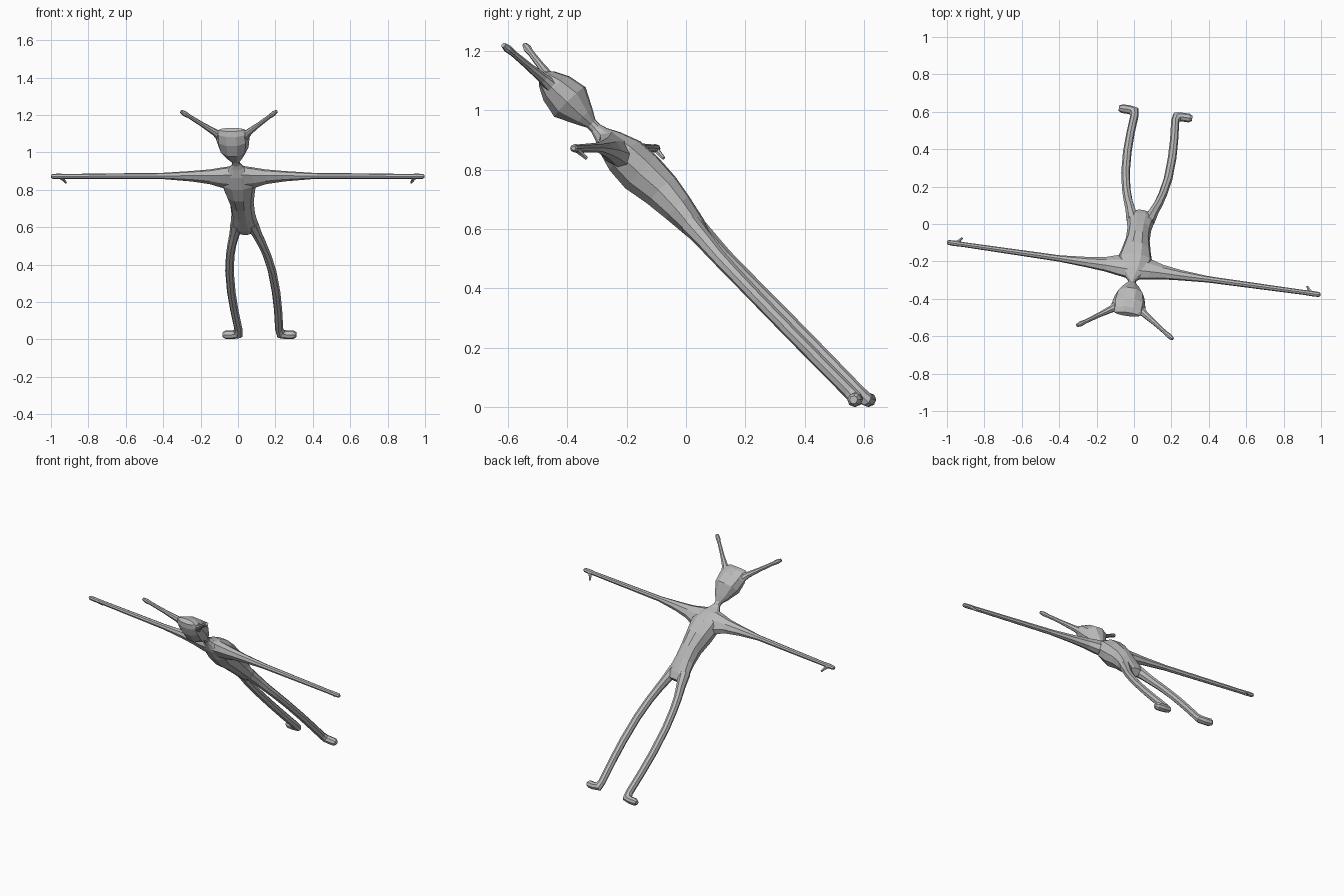
import bpy, bmesh, math
from mathutils import Matrix, Vector

grey = bpy.data.materials.new("plain grey")
grey.diffuse_color = (0.5, 0.5, 0.5, 1)

# Body frame: x across, y up the spine, z out of the back; origin at the neck
turn, lean = math.radians(-8), math.radians(45.3)
across = Vector((math.cos(turn), math.sin(turn), 0))
flat = Vector((math.sin(turn), -math.cos(turn), 0))
spine = flat * math.cos(lean) + Vector((0, 0, math.sin(lean)))
back = across.cross(spine)
FRAME = Matrix.Translation((-0.01, -0.30, 0.935)) @ \
    Matrix((across, spine, back)).transposed().to_4x4()


def limb(name, rows, sides=8, mirrored=True):
    """Loft rings (x, y, z, half width, half depth) along a path in the body plane."""
    bm = bmesh.new()
    rings = []
    for i, (x, y, z, w, d) in enumerate(rows):
        a, b = rows[max(i - 1, 0)], rows[min(i + 1, len(rows) - 1)]
        t = Vector((b[0] - a[0], b[1] - a[1], 0)).normalized()
        side = Vector((t.y, -t.x, 0))
        ring = []
        for k in range(sides):
            ang = math.tau * k / sides
            ring.append(bm.verts.new(Vector((x, y, z)) + side * w * math.cos(ang)
                                     + Vector((0, 0, d * math.sin(ang)))))
        rings.append(ring)
    for r, q in zip(rings, rings[1:]):
        for k in range(sides):
            j = (k + 1) % sides
            bm.faces.new((r[k], r[j], q[j], q[k]))
    bm.faces.new(rings[0])
    bm.faces.new(rings[-1])
    bmesh.ops.recalc_face_normals(bm, faces=bm.faces)
    mesh = bpy.data.meshes.new(name)
    bm.to_mesh(mesh)
    bm.free()
    mesh.materials.append(grey)
    ob = bpy.data.objects.new(name, mesh)
    bpy.context.collection.objects.link(ob)
    ob.matrix_world = FRAME
    if mirrored:
        ob.modifiers.new("mirror", 'MIRROR')
    return ob


# Torso from crotch to neck
limb("torso", [
    (0, -0.51, -0.005, 0.045, 0.025), (0, -0.47, -0.005, 0.077, 0.040),
    (0, -0.38, -0.010, 0.064, 0.055), (0, -0.30, -0.012, 0.064, 0.067),
    (0, -0.21, -0.006, 0.080, 0.078), (0, -0.13, -0.006, 0.098, 0.072),
    (0, -0.06, -0.002, 0.075, 0.048), (0, -0.02, 0, 0.036, 0.028),
    (0, 0.005, 0, 0.021, 0.020), (0, 0.045, 0, 0.022, 0.020)], 10, False)

# Head
limb("head", [
    (0, 0.02, 0, 0.018, 0.016), (0, 0.06, 0, 0.046, 0.038),
    (0, 0.13, 0, 0.080, 0.074), (0, 0.195, 0, 0.091, 0.060),
    (0, 0.24, 0, 0.086, 0.036), (0, 0.262, 0, 0.066, 0.014)], 10, False)

# Antennae with small knobs
limb("antennae", [
    (0.060, 0.205, 0, 0.030, 0.024), (0.092, 0.243, 0, 0.019, 0.018),
    (0.150, 0.298, 0, 0.013, 0.013), (0.215, 0.360, 0, 0.011, 0.011),
    (0.240, 0.383, 0, 0.014, 0.014), (0.258, 0.400, 0, 0.009, 0.009)])

# Arms, flaring into the shoulders
limb("arms", [
    (0.02, -0.100, 0, 0.080, 0.050), (0.09, -0.098, 0, 0.065, 0.042),
    (0.15, -0.092, 0, 0.045, 0.034), (0.25, -0.088, 0, 0.031, 0.025),
    (0.40, -0.086, 0, 0.017, 0.017), (0.92, -0.089, 0, 0.013, 0.013),
    (0.97, -0.089, 0, 0.015, 0.014), (1.00, -0.089, 0, 0.013, 0.013),
    (1.008, -0.089, 0, 0.007, 0.007)])

# Thumbs
limb("thumbs", [
    (0.965, -0.088, 0, 0.013, 0.011), (0.945, -0.112, 0, 0.009, 0.009),
    (0.932, -0.137, 0, 0.006, 0.006)], 6)

# Legs, slightly bowed, turning outward into the feet
limb("legs", [
    (0.040, -0.45, -0.005, 0.036, 0.036), (0.062, -0.53, -0.003, 0.027, 0.030),
    (0.082, -0.60, 0, 0.024, 0.026), (0.099, -0.68, 0, 0.023, 0.024),
    (0.115, -0.80, 0, 0.023, 0.023), (0.121, -0.96, 0, 0.023, 0.023),
    (0.118, -1.10, 0, 0.022, 0.023), (0.110, -1.24, 0, 0.022, 0.023),
    (0.116, -1.274, 0, 0.030, 0.024), (0.145, -1.280, 0, 0.023, 0.024),
    (0.182, -1.280, 0, 0.023, 0.024), (0.198, -1.280, 0, 0.013, 0.014)])
